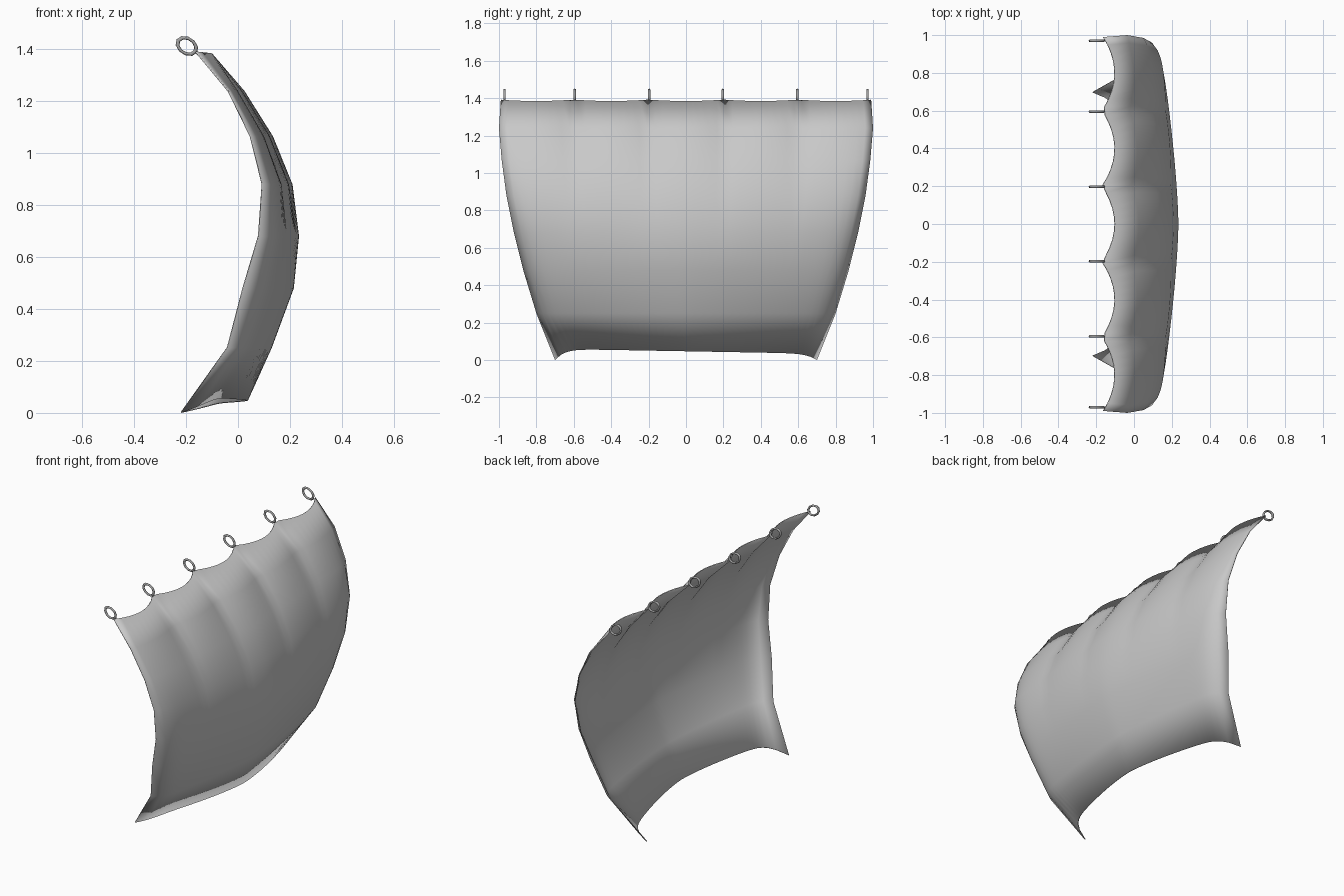
import bpy
import math

cube = bpy.data.objects.get("Cube")
if cube:
    bpy.data.objects.remove(cube, do_unlink=True)


def material(name, rgb):
    m = bpy.data.materials.new(name)
    m.use_nodes = True
    m.diffuse_color = (*rgb, 1)
    bsdf = next(n for n in m.node_tree.nodes if n.type == 'BSDF_PRINCIPLED')
    bsdf.inputs["Base Color"].default_value = (*rgb, 1)
    return m


cloth = material("grey cloth", (0.58, 0.58, 0.58))
metal = material("dark grey metal", (0.36, 0.36, 0.36))

# Sail rows, head to foot: edge x, centre x, height, half width, ripple depth
ROWS = [
    (-0.17, -0.10, 1.385, 0.99, 0.07),
    (-0.035, 0.025, 1.24, 1.00, 0.035),
    (0.05, 0.135, 1.065, 0.985, 0.018),
    (0.095, 0.21, 0.88, 0.96, 0.008),
    (0.08, 0.235, 0.68, 0.92, 0.0),
    (0.02, 0.215, 0.48, 0.87, 0.0),
    (-0.04, 0.13, 0.25, 0.80, 0.0),
    (-0.218, 0.038, 0.0, 0.70, 0.0),
]
COLS = 48


def belly(t):
    """Fullness across the sail: 1 in the middle, curling back to 0 at the edge."""
    return 1 - 0.6 * t ** 1.5 - 0.4 * t ** 20


def scallop(y):
    """0 at each ring, 1 halfway between rings."""
    return abs(math.sin(math.pi * (y - 0.2) / 0.4)) ** 0.8


verts, faces = [], []
last = len(ROWS) - 1
for i, (edge, mid, z, half, ripple) in enumerate(ROWS):
    for j in range(COLS + 1):
        s = 2 * j / COLS - 1
        t, y = abs(s), s * half
        if i == 0:      # head hangs in scallops from the rings
            x = edge + ripple * scallop(y)
            zz = z + 0.008 * (1 - scallop(y))
        else:
            fade = 1 - t ** 8
            x = edge + (mid - edge) * belly(t) + ripple * (scallop(y) - 1) * fade
            zz = z
        if i == last:   # foot lifts between its pointed corners
            zz = (0.047 - 0.018 * y) * (1 - t ** 14)
        verts.append((x, y, zz))
n = COLS + 1
for i in range(last):
    for j in range(COLS):
        a = i * n + j
        faces.append((a, a + n, a + n + 1, a + 1))

mesh = bpy.data.meshes.new("sail")
mesh.from_pydata(verts, [], faces)
mesh.materials.append(cloth)
mesh.shade_smooth()
sail = bpy.data.objects.new("sail", mesh)
bpy.context.collection.objects.link(sail)
thick = sail.modifiers.new("thickness", 'SOLIDIFY')
thick.thickness = 0.005
thick.offset = -1

# Oval rings along the head
for k, y in enumerate((-0.97, -0.595, -0.197, 0.197, 0.595, 0.97)):
    bpy.ops.mesh.primitive_torus_add(
        major_segments=10, minor_segments=6, major_radius=0.034, minor_radius=0.007,
        location=(-0.197, y, 1.413), rotation=(math.pi / 2, math.radians(35), 0))
    ring = bpy.context.object
    ring.name = f"head_ring_{k + 1}"
    ring.rotation_euler = (math.pi / 2, 0, 0)
    bpy.ops.object.transform_apply(location=False, rotation=True, scale=False)
    ring.scale = (1.15, 1, 0.85)
    ring.rotation_euler = (0, math.radians(33), 0)
    ring.data.materials.append(metal)
    bpy.ops.object.shade_smooth()
